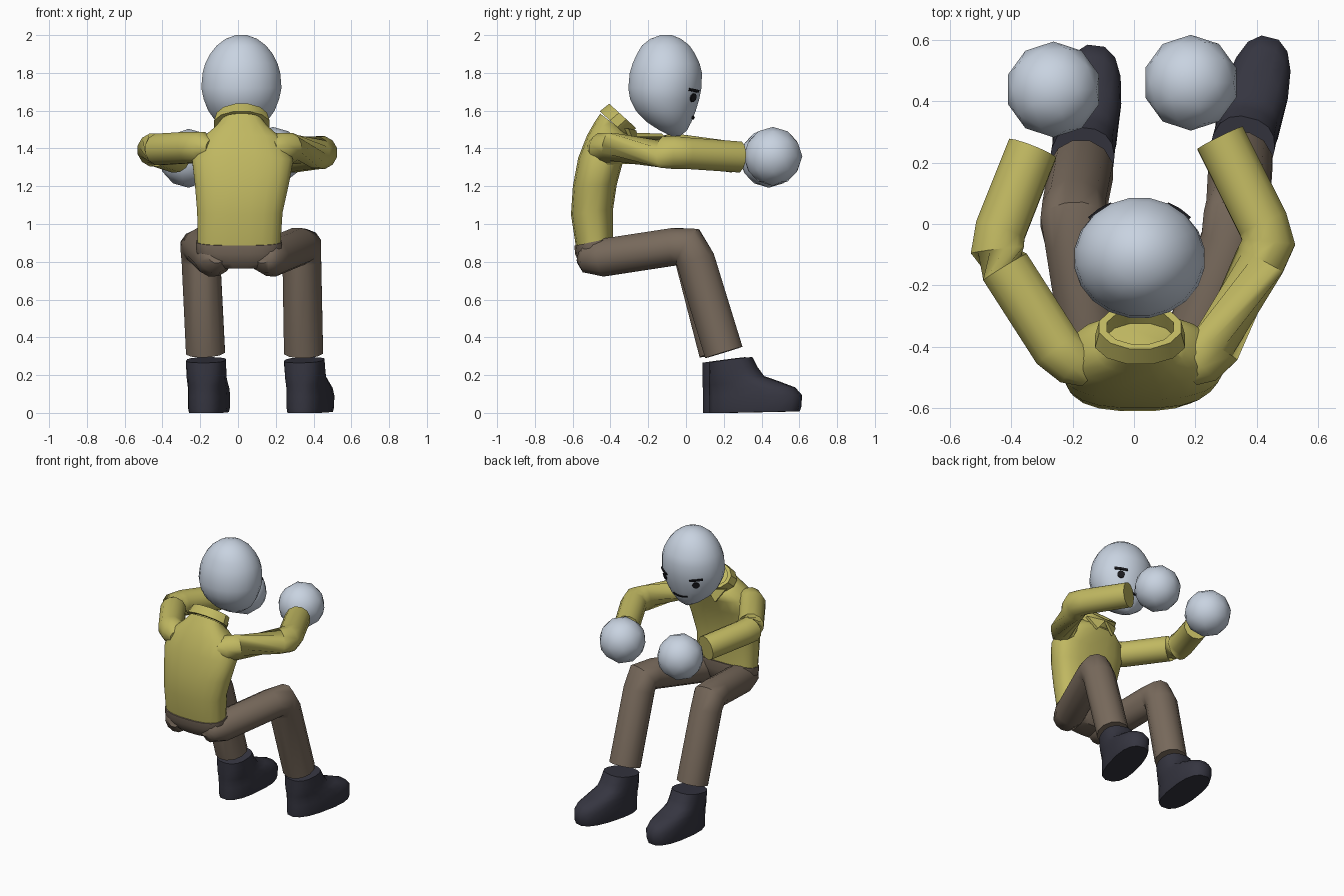
import bpy, bmesh, math
from mathutils import Vector as V

if "Cube" in bpy.data.objects:
    bpy.data.objects.remove(bpy.data.objects["Cube"])


def mat(name, col):
    m = bpy.data.materials.new(name)
    m.diffuse_color = (*col, 1)
    m.use_nodes = True
    m.node_tree.nodes["Principled BSDF"].inputs["Base Color"].default_value = m.diffuse_color
    return m


SKIN = mat("pale blue", (0.58, 0.65, 0.75))
SHIRT = mat("mustard", (0.53, 0.48, 0.12))
TROUSER = mat("brown", (0.19, 0.145, 0.108))
BOOT = mat("dark navy", (0.036, 0.036, 0.052))
INK = mat("black", (0.01, 0.01, 0.013))


def finish(name, bm, m, angle=45):
    bmesh.ops.recalc_face_normals(bm, faces=bm.faces[:])
    me = bpy.data.meshes.new(name)
    bm.to_mesh(me)
    bm.free()
    ob = bpy.data.objects.new(name, me)
    bpy.context.collection.objects.link(ob)
    me.materials.append(m)
    bpy.ops.object.select_all(action='DESELECT')
    ob.select_set(True)
    bpy.context.view_layer.objects.active = ob
    bpy.ops.object.shade_smooth_by_angle(angle=math.radians(angle))
    return ob


def ring(c, u, v, a, b, sides=12, e=2.0):
    """Superellipse of points around c in the plane of u and v."""
    pts = []
    for i in range(sides):
        t = 2 * math.pi * (i + 0.5) / sides
        cs, sn = math.cos(t), math.sin(t)
        pts.append(c + u * a * math.copysign(abs(cs) ** (2 / e), cs)
                   + v * b * math.copysign(abs(sn) ** (2 / e), sn))
    return pts


def loft(name, rings, m, closed=False, angle=45):
    bm = bmesh.new()
    vs = [[bm.verts.new(p) for p in r] for r in rings]
    n = len(vs[0])
    pairs = list(zip(vs, vs[1:])) + ([(vs[-1], vs[0])] if closed else [])
    for r, s in pairs:
        for i in range(n):
            j = (i + 1) % n
            bm.faces.new((r[i], r[j], s[j], s[i]))
    if not closed:
        bm.faces.new(vs[0])
        bm.faces.new(vs[-1])
    return finish(name, bm, m, angle)


def tube(name, pts, radii, m, sides=12):
    pts = [V(p) for p in pts]
    rings = []
    for i, p in enumerate(pts):
        d = (pts[min(i + 1, len(pts) - 1)] - pts[max(i - 1, 0)]).normalized()
        u = V((1, 0, 0)) if abs(d.x) < 0.5 else V((0, 0, 1))
        u = (u - d * u.dot(d)).normalized()
        rings.append(ring(p, u, d.cross(u), radii[i], radii[i], sides))
    return loft(name, rings, m)


def span_ring(back, front, xc, rx, e=2.6, sides=20):
    """Ring between a back and a front point of the side profile."""
    b, f = V((xc, *back)), V((xc, *front))
    return ring((b + f) / 2, V((1, 0, 0)), (f - b).normalized(), rx,
                (f - b).length / 2, sides, e)


# Torso, bent forward
loft("shirt", [span_ring(*r) for r in (
    ((-0.583, 0.875), (-0.385, 0.92), 0.005, 0.222),
    ((-0.61, 1.05), (-0.385, 1.08), 0.01, 0.228),
    ((-0.60, 1.2), (-0.365, 1.21), 0.02, 0.25),
    ((-0.572, 1.35), (-0.335, 1.32), 0.025, 0.27),
    ((-0.525, 1.47), (-0.30, 1.41), 0.023, 0.225),
    ((-0.485, 1.54), (-0.285, 1.445), 0.02, 0.15),
    ((-0.455, 1.585), (-0.30, 1.465), 0.02, 0.115))], SHIRT)

# Trouser seat
loft("trouser_seat", [span_ring(*r) for r in (
    ((-0.54, 0.765), (-0.41, 0.775), 0.01, 0.14),
    ((-0.565, 0.79), (-0.39, 0.80), 0.008, 0.19),
    ((-0.588, 0.84), (-0.37, 0.87), 0.005, 0.228),
    ((-0.592, 0.885), (-0.372, 0.93), 0.005, 0.229))], TROUSER)

# Collar: a tilted open band with two pointed tips in front
X, TV, TN = V((1, 0, 0)), V((0, 0.74, -0.67)), V((0, 0.67, 0.74))
low, high = V((0.02, -0.383, 1.53)), V((0.02, -0.335, 1.572))
loft("collar", [ring(low, X, TV, 0.152, 0.103), ring(high, X, TV, 0.138, 0.1),
                ring(high, X, TV, 0.112, 0.078), ring(low, X, TV, 0.118, 0.078)],
     SHIRT, closed=True, angle=35)
for s, side in ((-1, "left"), (1, "right")):
    bm = bmesh.new()
    tri = [V((0.02 + s * x, y, z)) for x, y, z in
           ((0.005, -0.262, 1.495), (0.12, -0.305, 1.505), (0.065, -0.265, 1.415))]
    vs = [bm.verts.new(p + V((0, o, 0))) for o in (0, -0.02) for p in tri]
    bm.faces.new(vs[:3])
    bm.faces.new(vs[3:])
    for i in range(3):
        j = (i + 1) % 3
        bm.faces.new((vs[i], vs[j], vs[j + 3], vs[i + 3]))
    finish("collar_tip_" + side, bm, SHIRT)

# Sleeves
AR = (0.05, 0.085, 0.086, 0.086, 0.09, 0.086, 0.085)
tube("left_sleeve", [(-0.14, -0.49, 1.40), (-0.19, -0.45, 1.405), (-0.25, -0.405, 1.405),
                     (-0.42, -0.14, 1.395), (-0.445, -0.085, 1.392), (-0.435, -0.02, 1.39),
                     (-0.33, 0.245, 1.355)], AR, SHIRT)
tube("right_sleeve", [(0.17, -0.49, 1.40), (0.21, -0.45, 1.40), (0.265, -0.40, 1.40),
                      (0.41, -0.12, 1.38), (0.438, -0.06, 1.378), (0.42, 0.0, 1.375),
                      (0.28, 0.28, 1.355)], AR, SHIRT)

# Hands: low-poly balls
for side, c in (("left", (-0.262, 0.438, 1.348)), ("right", (0.185, 0.46, 1.358))):
    bm = bmesh.new()
    bmesh.ops.create_icosphere(bm, subdivisions=2, radius=0.156)
    bmesh.ops.translate(bm, vec=c, verts=bm.verts[:])
    finish(side + "_hand", bm, SKIN)

# Trouser legs
LR = (0.045, 0.085, 0.103, 0.103, 0.112, 0.106, 0.107)
tube("left_trouser_leg", [(-0.115, -0.56, 0.835), (-0.12, -0.53, 0.825), (-0.13, -0.44, 0.822),
                          (-0.19, -0.06, 0.88), (-0.196, 0.01, 0.88), (-0.196, 0.045, 0.81),
                          (-0.172, 0.172, 0.32)], LR, TROUSER)
tube("right_trouser_leg", [(0.13, -0.56, 0.835), (0.14, -0.53, 0.825), (0.175, -0.44, 0.822),
                           (0.315, -0.06, 0.88), (0.334, 0.01, 0.88), (0.338, 0.05, 0.81),
                           (0.347, 0.20, 0.32)], LR, TROUSER)


# Boots: horizontal sections (height, heel, toe, half width, slope of section)
def boot(name, x, y, turn):
    t = math.radians(turn)
    fwd, sidew = V((math.sin(t), math.cos(t), 0)), V((math.cos(t), -math.sin(t), 0))
    rings = []
    for z, heel, toe, w, slope in ((0.003, -0.11, 0.375, 0.1, 0.01), (0.03, -0.112, 0.385, 0.106, 0.01),
                                   (0.09, -0.112, 0.387, 0.106, 0.01), (0.13, -0.112, 0.35, 0.104, 0.01),
                                   (0.158, -0.112, 0.26, 0.103, 0.02), (0.185, -0.112, 0.18, 0.103, 0.02),
                                   (0.23, -0.112, 0.145, 0.104, 0.02), (0.28, -0.112, 0.115, 0.105, 0.03)):
        c = V((x, y, z)) + fwd * (heel + toe) / 2
        r = ring(c, sidew, fwd, w, (toe - heel) / 2, 16, 2.5)
        for p in r:
            p.z = max(0, p.z + slope * (p - c).dot(fwd) / (toe - heel))
        rings.append(r)
    loft(name, rings, BOOT)


boot("left_boot", -0.17, 0.2, 7)
boot("right_boot", 0.35, 0.235, 14)

# Head: egg narrowing to the chin (height, back, front, half width)
HX = 0.018
HEAD = ((2.0, -0.135, -0.075, 0.03), (1.98, -0.19, -0.025, 0.085), (1.945, -0.235, 0.02, 0.132),
        (1.90, -0.262, 0.05, 0.168), (1.85, -0.285, 0.074, 0.194), (1.80, -0.30, 0.087, 0.208),
        (1.72, -0.308, 0.084, 0.215), (1.66, -0.298, 0.072, 0.202), (1.60, -0.268, 0.054, 0.178),
        (1.54, -0.21, 0.03, 0.135), (1.495, -0.14, 0.006, 0.075), (1.467, -0.08, -0.03, 0.02))
loft("head", [ring(V((HX, (b + f) / 2, z)), X, V((0, 1, 0)), w, (f - b) / 2, 20)
              for z, b, f, w in HEAD], SKIN, angle=60)


def on_head(az, z, off):
    """Point on the head at an angle from straight ahead and a height."""
    for p, q in zip(HEAD, HEAD[1:]):
        if q[0] <= z <= p[0]:
            k = (p[0] - z) / (p[0] - q[0])
            _, b, f, w = [m + (n - m) * k for m, n in zip(p, q)]
            a = math.radians(az)
            return V((HX + (w + off) * math.sin(a),
                      (b + f) / 2 + ((f - b) / 2 + off) * math.cos(a), z))


def plate(name, outline):
    """Thin painted detail following the head; outline in (angle, height)."""
    bm = bmesh.new()
    n = len(outline)
    vs = [bm.verts.new(on_head(a, z, o)) for o in (-0.001, 0.008) for a, z in outline]
    bm.faces.new(vs[:n])
    bm.faces.new(vs[n:])
    for i in range(n):
        j = (i + 1) % n
        bm.faces.new((vs[i], vs[j], vs[j + n], vs[i + n]))
    finish(name, bm, INK, 30)


# Face: eyes, brows slanting to the nose, mouth
for s, side in ((-1, "left"), (1, "right")):
    plate(side + "_eye", [(s * 37 + 7 * math.cos(i * math.pi / 5), 1.668 + 0.023 * math.sin(i * math.pi / 5))
                          for i in range(10)])
    plate(side + "_brow", [(s * 25, 1.695), (s * 37, 1.7), (s * 49, 1.705),
                           (s * 49, 1.719), (s * 37, 1.714), (s * 25, 1.709)])
arc = [(a, 1.562 - 0.008 * math.cos(math.radians(a * 4))) for a in range(-20, 21, 8)]
plate("mouth", arc + [(a, z + 0.01) for a, z in reversed(arc)])
